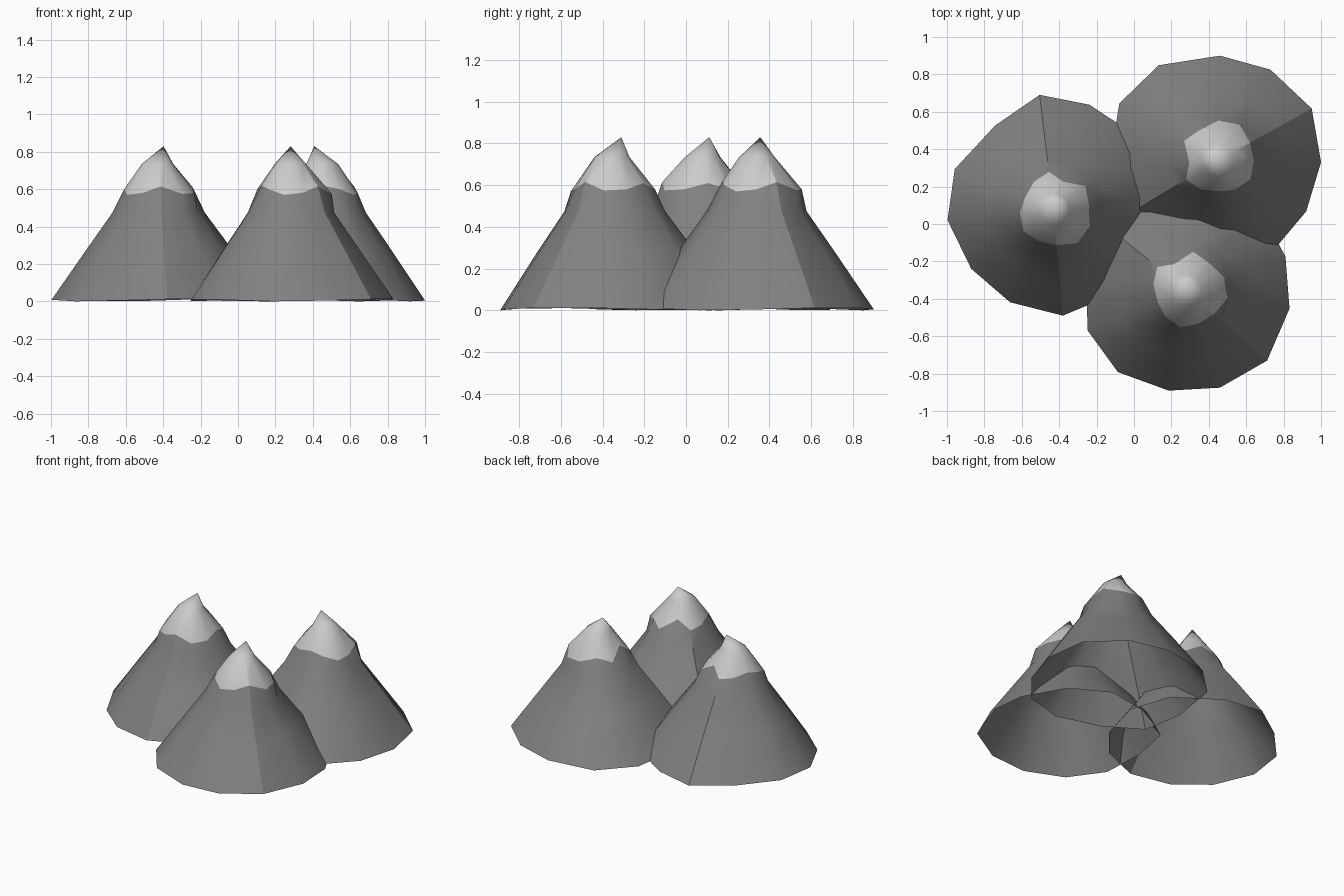
import bpy, bmesh
from math import radians, cos, sin

if "Cube" in bpy.data.objects:
    bpy.data.objects.remove(bpy.data.objects["Cube"])


def make_mat(name, v):
    m = bpy.data.materials.new(name)
    m.diffuse_color = (v, v, v, 1)
    m.use_nodes = True
    m.node_tree.nodes["Principled BSDF"].inputs["Base Color"].default_value = m.diffuse_color
    return m


rock = make_mat("rock_grey", 0.22)
snow = make_mat("snow_white", 0.65)

# One 12-sided peak: column angle, foot radius, snow line radius and height
COLUMNS = [
    (-54, .56, .225, .575), (-25, .56, .215, .58), (8, .60, .19, .61),
    (36, .61, .21, .58), (71, .59, .155, .65), (97, .615, .20, .59),
    (125, .545, .18, .60), (158, .57, .165, .62), (186, .57, .18, .60),
    (216, .544, .20, .57), (245, .55, .19, .58), (275, .572, .195, .615)]
TIP = (.032, .032, .83)


def mountain(name, x, y, turn):
    bm = bmesh.new()
    rings = [[] for _ in range(5)]
    for i, (a, foot, rim, rim_z) in enumerate(COLUMNS):
        c, s = cos(radians(a)), sin(radians(a))
        profile = [(foot, .006 + .006 * cos(i * 1.7)), (foot * .655, .29),
                   (foot * .425, .475), (rim, rim_z), (.085, .735)]
        for ring, (r, z) in zip(rings, profile):
            ring.append(bm.verts.new((r * c, r * s, z)))
    tip = bm.verts.new(TIP)
    n = len(COLUMNS)
    for i in range(n):
        j = (i + 1) % n
        # rock slopes below the zigzag line, snow above; underside stays open
        for k in range(4):
            lo, hi = rings[k], rings[k + 1]
            f = bm.faces.new((lo[i], lo[j], hi[j], hi[i]))
            f.material_index = 1 if k == 3 else 0
        bm.faces.new((rings[4][i], rings[4][j], tip)).material_index = 1
    me = bpy.data.meshes.new(name)
    bm.to_mesh(me)
    bm.free()
    me.materials.append(rock)
    me.materials.append(snow)
    ob = bpy.data.objects.new(name, me)
    bpy.context.collection.objects.link(ob)
    ob.location = (x, y, 0)
    ob.rotation_euler.z = radians(turn)
    bpy.ops.object.select_all(action='DESELECT')
    ob.select_set(True)
    bpy.context.view_layer.objects.active = ob
    bpy.ops.object.shade_smooth_by_angle(angle=radians(30))


# The same peak, turned three ways
mountain("left_mountain", -.43, .08, 0)
mountain("front_mountain", .28, -.355, 44)
mountain("back_mountain", .45, .34, 114)
